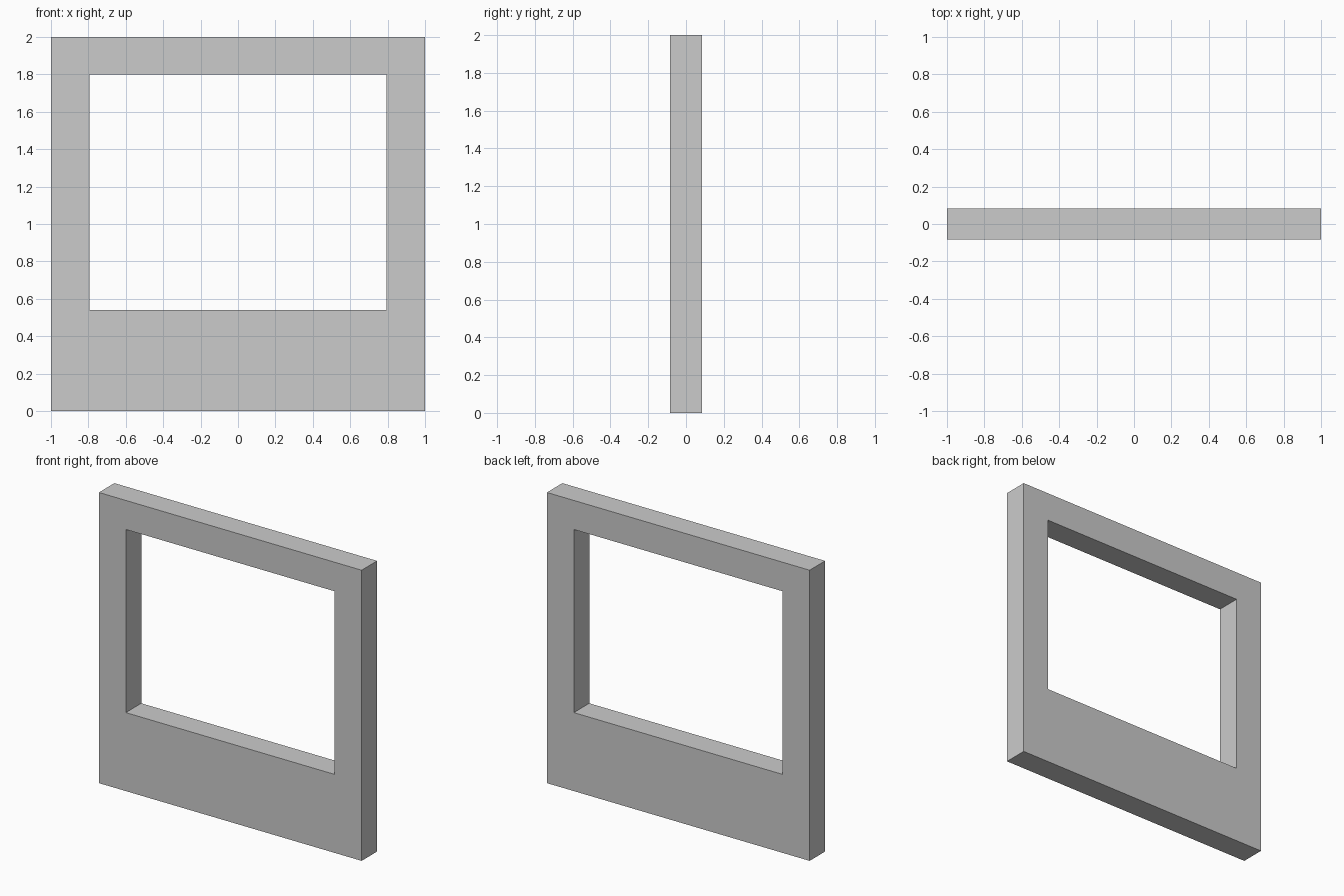
import bpy
import bmesh

if "Cube" in bpy.data.objects:
    bpy.data.objects.remove(bpy.data.objects["Cube"])

HALF_DEPTH = 0.084


def rectangle(bm, x, z0, z1):
    """Four corners of a rectangle on the front plane."""
    corners = [(-x, z0), (x, z0), (x, z1), (-x, z1)]
    return [bm.verts.new((cx, -HALF_DEPTH, cz)) for cx, cz in corners]


bm = bmesh.new()

# Front face: border between the outer edge and the window opening
outer = rectangle(bm, 1.0, 0.0, 2.0)
inner = rectangle(bm, 0.795, 0.54, 1.80)
for i in range(4):
    j = (i + 1) % 4
    bm.faces.new((outer[i], outer[j], inner[j], inner[i]))

# Thickness: extrude the border to the back
ext = bmesh.ops.extrude_face_region(bm, geom=bm.faces[:], use_keep_orig=True)
back = [v for v in ext["geom"] if isinstance(v, bmesh.types.BMVert)]
bmesh.ops.translate(bm, verts=back, vec=(0, 2 * HALF_DEPTH, 0))
bmesh.ops.recalc_face_normals(bm, faces=bm.faces[:])

mesh = bpy.data.meshes.new("photo_frame")
bm.to_mesh(mesh)
bm.free()
frame = bpy.data.objects.new("photo_frame", mesh)
bpy.context.collection.objects.link(frame)
